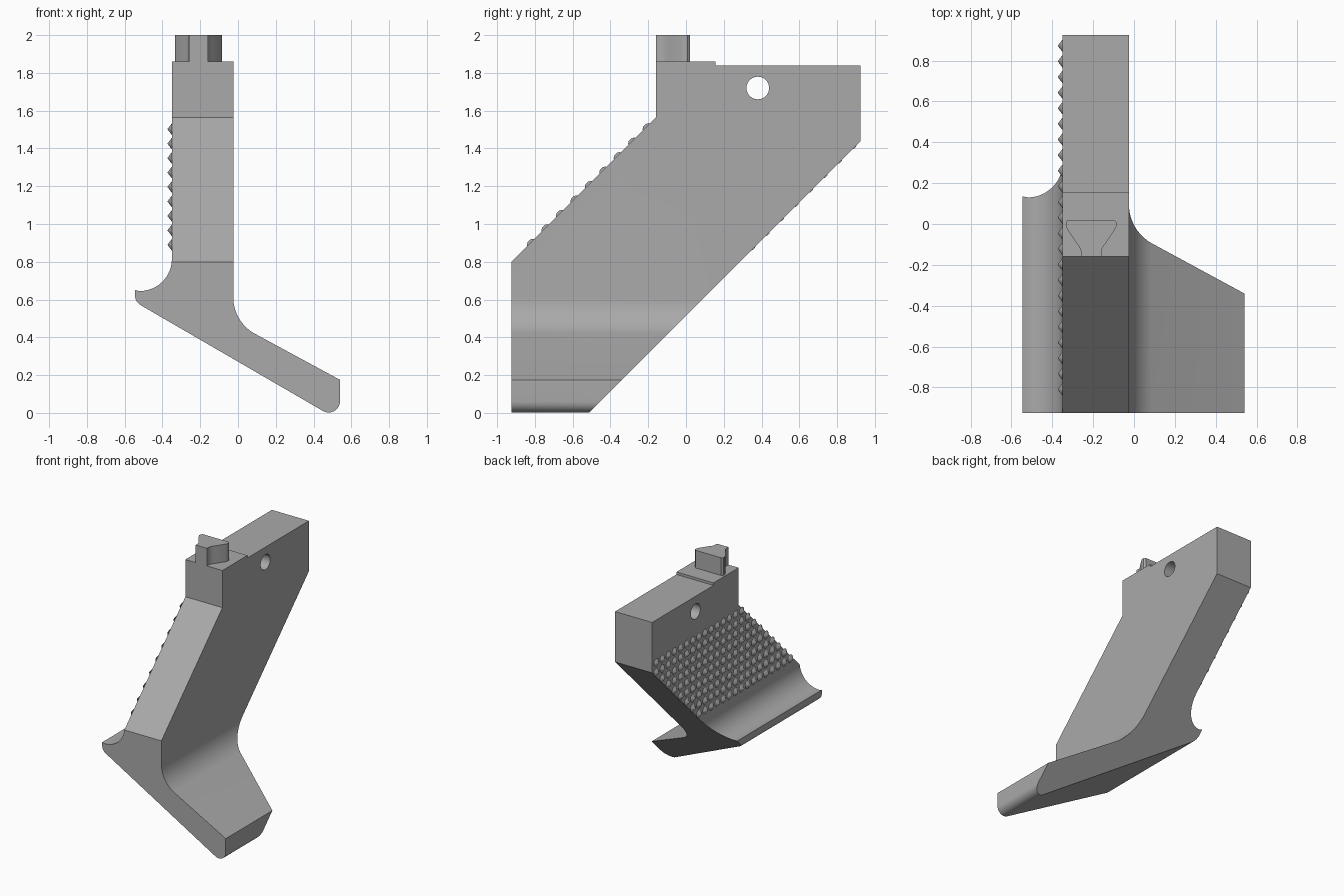
import bpy, bmesh, math
from mathutils import Matrix, Vector

if "Cube" in bpy.data.objects:
    bpy.data.objects.remove(bpy.data.objects["Cube"], do_unlink=True)

grey = bpy.data.materials.new("plain grey")
grey.use_nodes = True
GREY = (0.4, 0.4, 0.4, 1)
grey.diffuse_color = GREY
grey.node_tree.nodes["Principled BSDF"].inputs["Base Color"].default_value = GREY


def finish(name, bm):
    bmesh.ops.recalc_face_normals(bm, faces=bm.faces)
    mesh = bpy.data.meshes.new(name)
    bm.to_mesh(mesh)
    bm.free()
    mesh.materials.append(grey)
    obj = bpy.data.objects.new(name, mesh)
    bpy.context.collection.objects.link(obj)
    return obj


def prism(name, points, axis, low, high):
    """Extrude a 2D outline along the x, y or z axis."""
    place = {"x": lambda a, b: (low, a, b), "y": lambda a, b: (a, low, b),
             "z": lambda a, b: (a, b, low)}[axis]
    bm = bmesh.new()
    face = bm.faces.new([bm.verts.new(place(*p)) for p in points])
    new = bmesh.ops.extrude_face_region(bm, geom=[face])["geom"]
    shift = Vector([(high - low) * (axis == a) for a in "xyz"])
    bmesh.ops.translate(bm, vec=shift, verts=[v for v in new if isinstance(v, bmesh.types.BMVert)])
    return finish(name, bm)


def arc(cx, cz, r, start, end, steps=12):
    angles = [math.radians(start + (end - start) * i / steps) for i in range(steps + 1)]
    return [(cx + r * math.cos(a), cz + r * math.sin(a)) for a in angles]


def cut(obj, tool, operation):
    mod = obj.modifiers.new(operation.lower(), "BOOLEAN")
    mod.operation, mod.object, mod.solver = operation, tool, "EXACT"
    bpy.context.view_layer.objects.active = obj
    bpy.ops.object.modifier_apply(modifier=mod.name)
    bpy.data.objects.remove(tool, do_unlink=True)


def smooth(obj, angle):
    bpy.ops.object.select_all(action="DESELECT")
    obj.select_set(True)
    bpy.context.view_layer.objects.active = obj
    bpy.ops.object.shade_smooth_by_angle(angle=math.radians(angle))


# Grip body: front outline with a filleted, sloping foot
outline = [(-0.35, 2.0)]
outline += arc(-0.52, 0.815, 0.17, 0, -90)
outline += [(-0.545, 0.65)]
outline += arc(-0.485, 0.622, 0.06, 180, 240, 6)
outline += arc(0.48, 0.062, 0.06, 240, 360, 10)
outline += [(0.54, 0.175)]
outline += arc(0.195, 0.612, 0.22, 240, 180)
outline += [(-0.025, 2.0)]
body = prism("grip_body", outline, "y", -1.2, 1.2)

# Slanted side outline trims the body
side = [(-0.925, -0.1), (-0.615, -0.1), (0.925, 1.44), (0.925, 1.84), (0.155, 1.84),
        (0.155, 1.86), (-0.16, 1.86), (-0.16, 1.565), (-0.925, 0.80)]
cut(body, prism("side_trim", side, "x", -1, 1), "INTERSECT")

# Cross pin hole
cut(body, prism("pin_hole", arc(0.38, 1.72, 0.06, 0, 350, 35), "x", -1, 1), "DIFFERENCE")
smooth(body, 25)

# Flared locking key on top
half = [(0.05, -0.16), (0.05, -0.132), (0.057, -0.113), (0.072, -0.094), (0.116, -0.027),
        (0.124, -0.01), (0.124, 0.008), (0.113, 0.02)]
key = [(-0.21 + x, y) for x, y in half] + [(-0.21 - x, y) for x, y in reversed(half)]
smooth(prism("locking_key", key, "z", 1.85, 2.0), 35)

# Grip studs in slanted rows on the flat side
STEP = 0.0765
bm = bmesh.new()
for row in range(9):
    for col in range(16):
        z = 0.89 + row * STEP
        y = -0.81 + (row + col) * STEP
        if y < 0.9:
            spot = Matrix.Translation((-0.361, y, z)) @ Matrix.Rotation(-math.pi / 2, 4, "Y")
            bmesh.ops.create_cone(bm, cap_ends=True, segments=12, radius1=0.032,
                                  radius2=0.001, depth=0.024, matrix=spot)
smooth(finish("grip_studs", bm), 40)
